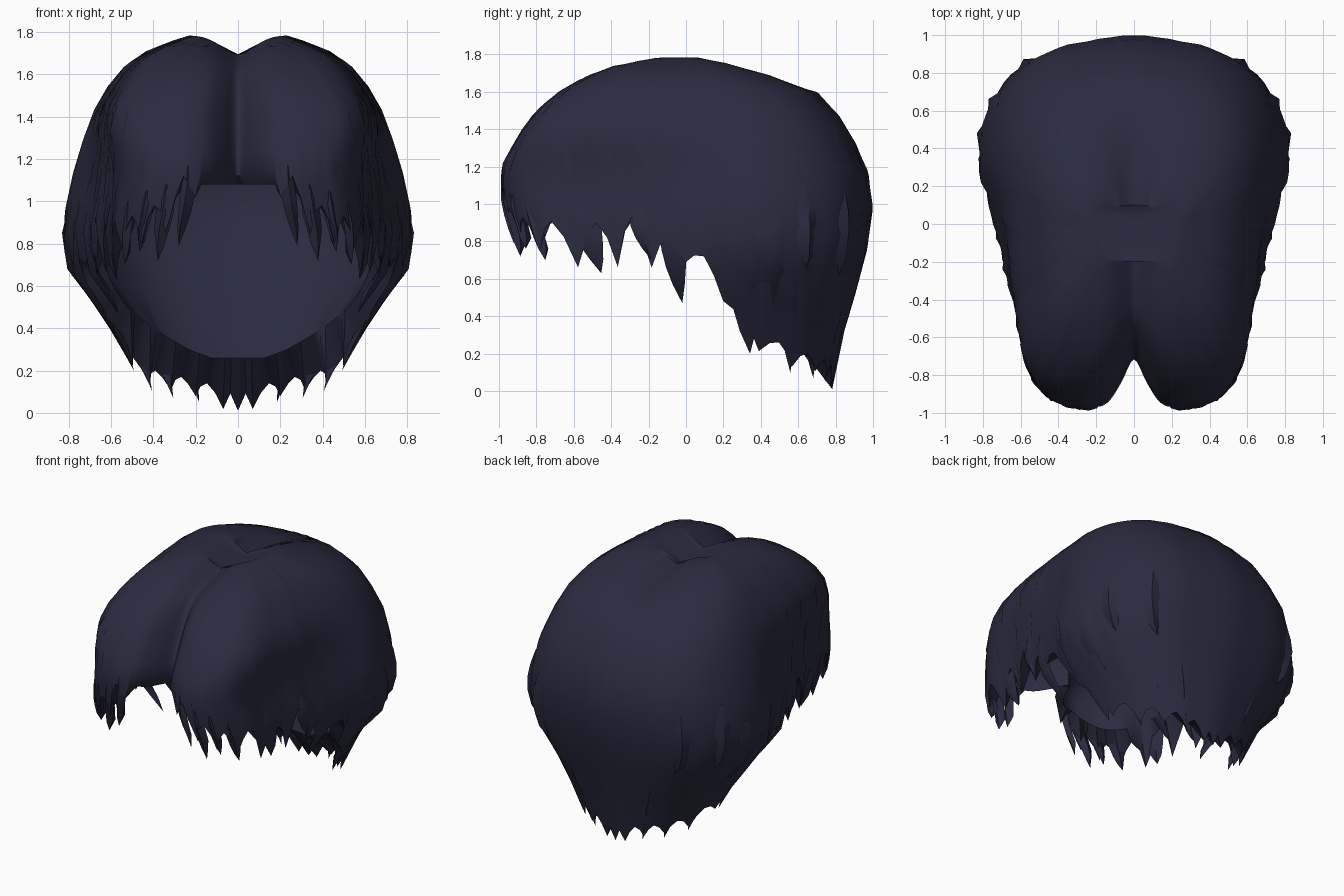
import bpy, bmesh, math, random

if "Cube" in bpy.data.objects:
    bpy.data.objects.remove(bpy.data.objects["Cube"])
random.seed(4)

hair = bpy.data.materials.new("dark navy hair")
hair.diffuse_color = (0.023, 0.024, 0.050, 1)
hair.use_nodes = True
hair.node_tree.nodes["Principled BSDF"].inputs["Base Color"].default_value = hair.diffuse_color

# Half plan outline, front centre parting to nape
PLAN = [(0, -.72), (.07, -.84), (.15, -.95), (.27, -.99), (.4, -.96), (.5, -.9), (.58, -.75),
        (.62, -.5), (.67, -.3), (.71, -.1), (.76, .1), (.82, .35), (.77, .6), (.64, .8),
        (.45, .92), (.25, .97), (0, 1)]
# Height, half width, front reach, back reach
RINGS = [(0, .44, .85, .78), (.2, .5, .88, .81), (.33, .56, .88, .85), (.5, .66, .9, .9),
         (.67, .8, .92, .95), (.86, .835, .95, .99), (1, .81, .99, 1), (1.2, .765, 1, .97),
         (1.38, .7, .9, .88), (1.5, .645, .81, .8), (1.6, .57, .69, .7), (1.68, .495, .55, .5),
         (1.74, .37, .4, .32), (1.785, .23, .2, .1)]
# Hem heights and strand lengths around the outline
HEM = [1.12, 1.15, 1.17, 1.12, .98, .93, .91, .9, .93, .8, .72, .38, .26, .2, .17, .14, .12]
SPIKE = [0, 0, 0, .3, .25, .2, .2, .24, .24, .16, .03, .12, .15, .12, .1, .1, .1]
LINING = [1.08, 1.08, 1.08, 1.08, 1.02, .98, .95, .94, .95, .85, .75, .52, .45, .37, .3, .26, .26]


def lerp(a, b, t):
    return a + (b - a) * t


def clamp(t):
    return max(0, min(1, t))


def at(table, u):
    i = min(int(u), len(table) - 2)
    return lerp(table[i], table[i + 1], u - i)


def plan(u):
    """Smooth curve through the plan points."""
    i = min(int(u), len(PLAN) - 2)
    t = u - i
    mirror = lambda p: (-p[0], p[1])
    a = PLAN[i - 1] if i else mirror(PLAN[1])
    b, c = PLAN[i], PLAN[i + 1]
    d = PLAN[i + 2] if i + 2 < len(PLAN) else mirror(PLAN[-2])
    return [.5 * (2 * q + (r - p) * t + (2 * p - 5 * q + 4 * r - s) * t * t
                  + (3 * q - p - 3 * r + s) * t ** 3) for p, q, r, s in zip(a, b, c, d)]


def shell(u, z, s=1.0):
    """Point on the hair mass, scaled sideways by s."""
    x, y = plan(u)
    z = max(z, 0)
    k = 0
    while k < len(RINGS) - 2 and RINGS[k + 1][0] < z:
        k += 1
    lo, hi = RINGS[k], RINGS[k + 1]
    t = min(1, (z - lo[0]) / (hi[0] - lo[0]))
    w, f, b = (lerp(lo[j], hi[j], t) for j in (1, 2, 3))
    # The two front lobes are fuller towards the crown
    full = 1 + .22 * clamp((z - 1.15) / .25) * clamp((.35 - y) / .9)
    px = x / .82 * w * full
    py = y * (f if y < 0 else b)
    dip = .09 * math.exp(-(px / .11) ** 2) * clamp((z - 1.6) / .18)
    return [px * s, py * s, z - dip]


def lining(u, z):
    """Point on the inside, thicker towards the nape."""
    x, y, z = shell(u, z)
    low = clamp((1.1 - z) / .7)
    sy = lerp(.9, .72, low) if y > 0 else .9
    drop = .12 * clamp((z - 1.1) / .5)
    return (x * lerp(.87, .78, low), y * sy, z - drop)


def finish(name, bm):
    bmesh.ops.remove_doubles(bm, verts=bm.verts, dist=.0005)
    bmesh.ops.recalc_face_normals(bm, faces=bm.faces)
    me = bpy.data.meshes.new(name)
    bm.to_mesh(me)
    bm.free()
    me.materials.append(hair)
    ob = bpy.data.objects.new(name, me)
    bpy.context.collection.objects.link(ob)
    m = ob.modifiers.new("mirror", 'MIRROR')
    m.use_clip = True
    m.merge_threshold = .001
    bpy.context.view_layer.objects.active = ob
    ob.select_set(True)
    bpy.ops.object.shade_smooth_by_angle(angle=math.radians(50))
    ob.select_set(False)


# Hair mass: outer surface, jagged hem, inner lining
SUB, ROWS = 4, 12
SAW = [0, .35, 1, .3]
bm = bmesh.new()
columns = []
size = 1
for c in range(16 * SUB + 1):
    u = c / SUB
    if c % SUB == 0:
        size = random.uniform(.65, 1.15)
    hem = at(HEM, u) - at(SPIKE, u) * SAW[c % SUB] * size
    if c == 16 * SUB:
        hem = .01
    x, y, z = shell(u, 1.785)
    col = [(0, y, 1.695)]
    for r in range(ROWS):
        t = (r / (ROWS - 1)) ** 1.7
        col.append(shell(u, lerp(1.785, hem, t)))
    base = at(LINING, u)
    for r in range(ROWS):
        t = (1 - r / (ROWS - 1)) ** 1.7
        col.append(lining(u, lerp(1.785, base, t)))
    col.append((0, y * .9, 1.57))
    columns.append([bm.verts.new(p) for p in col])
for a, b in zip(columns, columns[1:]):
    for i in range(len(a) - 1):
        bm.faces.new((a[i], b[i], b[i + 1], a[i + 1]))
finish("hair_mass", bm)


def lock(bm, u, top, tip, width, lean=.3, lift=.01):
    """Tapered four-sided strand lying along the hair mass."""
    rows = []
    n = 5
    for k in range(n):
        t = k / n
        z = lerp(top, tip, t)
        half = width * math.sin(math.pi * (.12 + .88 * t)) ** .7 * (1 - .45 * t)
        mid = u + lean * t * t
        out = 1 + lift * math.sin(math.pi * (.05 + .8 * t))
        rows.append([bm.verts.new(shell(max(0, min(16, v)), z, s)) for v, s in
                     ((mid - half, .98), (mid, out), (mid + half, .98), (mid, .94))])
    end = bm.verts.new(shell(min(16, u + lean), tip, .99))
    for a, b in zip(rows, rows[1:]):
        for i in range(4):
            j = (i + 1) % 4
            bm.faces.new((a[i], a[j], b[j], b[i]))
    for i in range(4):
        bm.faces.new((rows[-1][i], rows[-1][(i + 1) % 4], end))
    bm.faces.new(rows[0][::-1])


# Fringe, side and nape strands: position, top, tip, half width
GROUPS = {
    "fringe_locks": [(2.8, 1.17, .79, .35), (3.6, 1.08, .72, .4), (4.4, 1.05, .76, .4),
                     (5.3, 1.0, .7, .35)],
    "side_locks": [(6.7, 1.0, .63, .4), (8.2, 1.0, .7, .4), (9.1, .95, .47, .45)],
    "back_locks": [(11.0, .8, .2, .5), (12.2, .8, .1, .45), (13.2, .6, .07, .4),
                   (14.3, .5, .05, .35)],
}
for name, items in GROUPS.items():
    bm = bmesh.new()
    for item in items:
        lock(bm, *item)
    finish(name, bm)

# Short layered ends standing off the back of the sides
bm = bmesh.new()
for u, top, tip in ((11.5, .95, .45), (12.2, 1.1, .62), (13.4, 1.05, .6)):
    lock(bm, u, top, tip, .5, lean=.2, lift=.025)
finish("layered_ends", bm)
